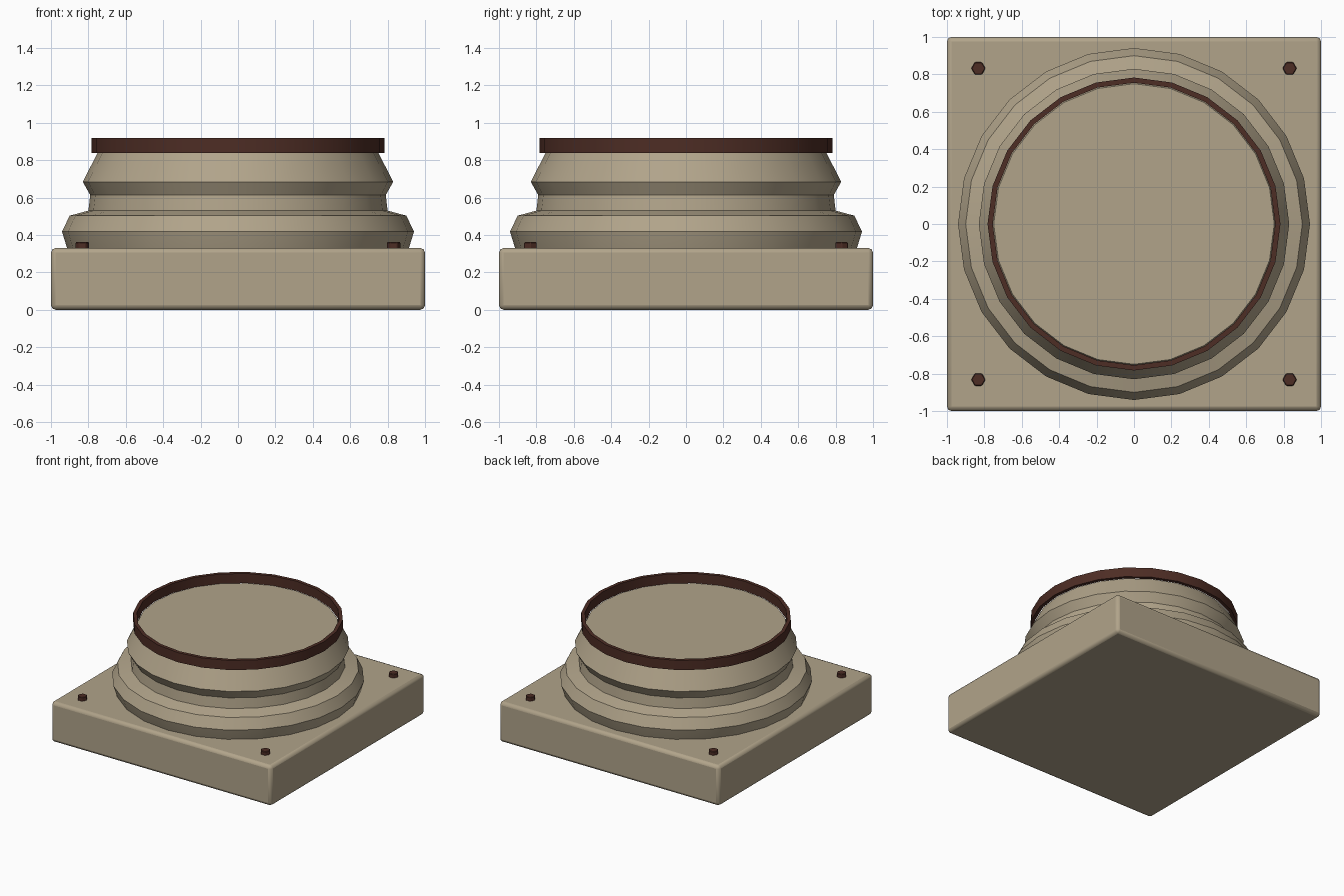
import bpy, math

if "Cube" in bpy.data.objects:
    bpy.data.objects.remove(bpy.data.objects["Cube"])

SIDES = 24


def material(name, rgb):
    m = bpy.data.materials.new(name)
    m.diffuse_color = (*rgb, 1)
    m.use_nodes = True
    m.node_tree.nodes["Principled BSDF"].inputs["Base Color"].default_value = m.diffuse_color
    return m


stone = material("tan stone", (0.44, 0.37, 0.255))
rust = material("dark rust", (0.075, 0.026, 0.018))


def finish(obj, mat, smooth=True):
    obj.data.materials.append(mat)
    bpy.ops.object.select_all(action='DESELECT')
    obj.select_set(True)
    bpy.context.view_layer.objects.active = obj
    if smooth:
        bpy.ops.object.shade_smooth_by_angle(angle=math.radians(20))


def lathe(name, profile, mat, closed):
    """Spin (radius, z) points about z; closed joins last to first, else cap ends."""
    n = len(profile)
    verts = [(r * math.cos(a), r * math.sin(a), z) for r, z in profile
             for a in (2 * math.pi * i / SIDES for i in range(SIDES))]
    faces = []
    for k in range(n if closed else n - 1):
        a, b = k * SIDES, (k + 1) % n * SIDES
        for i in range(SIDES):
            j = (i + 1) % SIDES
            faces.append((a + i, a + j, b + j, b + i))
    if not closed:
        faces.append(tuple(reversed(range(SIDES))))
        faces.append(tuple(range((n - 1) * SIDES, n * SIDES)))
    mesh = bpy.data.meshes.new(name)
    mesh.from_pydata(verts, [], faces)
    obj = bpy.data.objects.new(name, mesh)
    bpy.context.collection.objects.link(obj)
    finish(obj, mat)
    return obj


# Square plinth with softened edges
bpy.ops.mesh.primitive_cube_add(size=1, location=(0, 0, 0.165))
plinth = bpy.context.object
plinth.name = "plinth"
plinth.scale = (2, 2, 0.33)
bpy.ops.object.transform_apply(location=False, rotation=False, scale=True)
bevel = plinth.modifiers.new("soft edges", 'BEVEL')
bevel.width = 0.025
bevel.segments = 2
finish(plinth, stone, smooth=False)
bpy.ops.object.shade_smooth_by_angle(angle=math.radians(40))

# Turned column base: lower roll, hollow, upper roll, neck
lathe("column_base", [(0.91, 0.32), (0.914, 0.33), (0.941, 0.418), (0.90, 0.503),
                      (0.80, 0.53), (0.79, 0.613), (0.83, 0.684), (0.75, 0.84)],
      stone, closed=False)

# Thin metal band standing around the top
lathe("metal_band", [(0.755, 0.838), (0.783, 0.838), (0.783, 0.917), (0.755, 0.917)],
      rust, closed=True)

# Hexagonal corner bolts, points along x
for sx in (-1, 1):
    for sy in (-1, 1):
        bpy.ops.mesh.primitive_cylinder_add(vertices=6, radius=0.038, depth=0.04,
                                            location=(0.832 * sx, 0.832 * sy, 0.341),
                                            rotation=(0, 0, math.pi / 6))
        bolt = bpy.context.object
        bolt.name = "corner_bolt"
        edge = bolt.modifiers.new("chamfer", 'BEVEL')
        edge.width = 0.004
        edge.segments = 1
        finish(bolt, rust, smooth=False)
